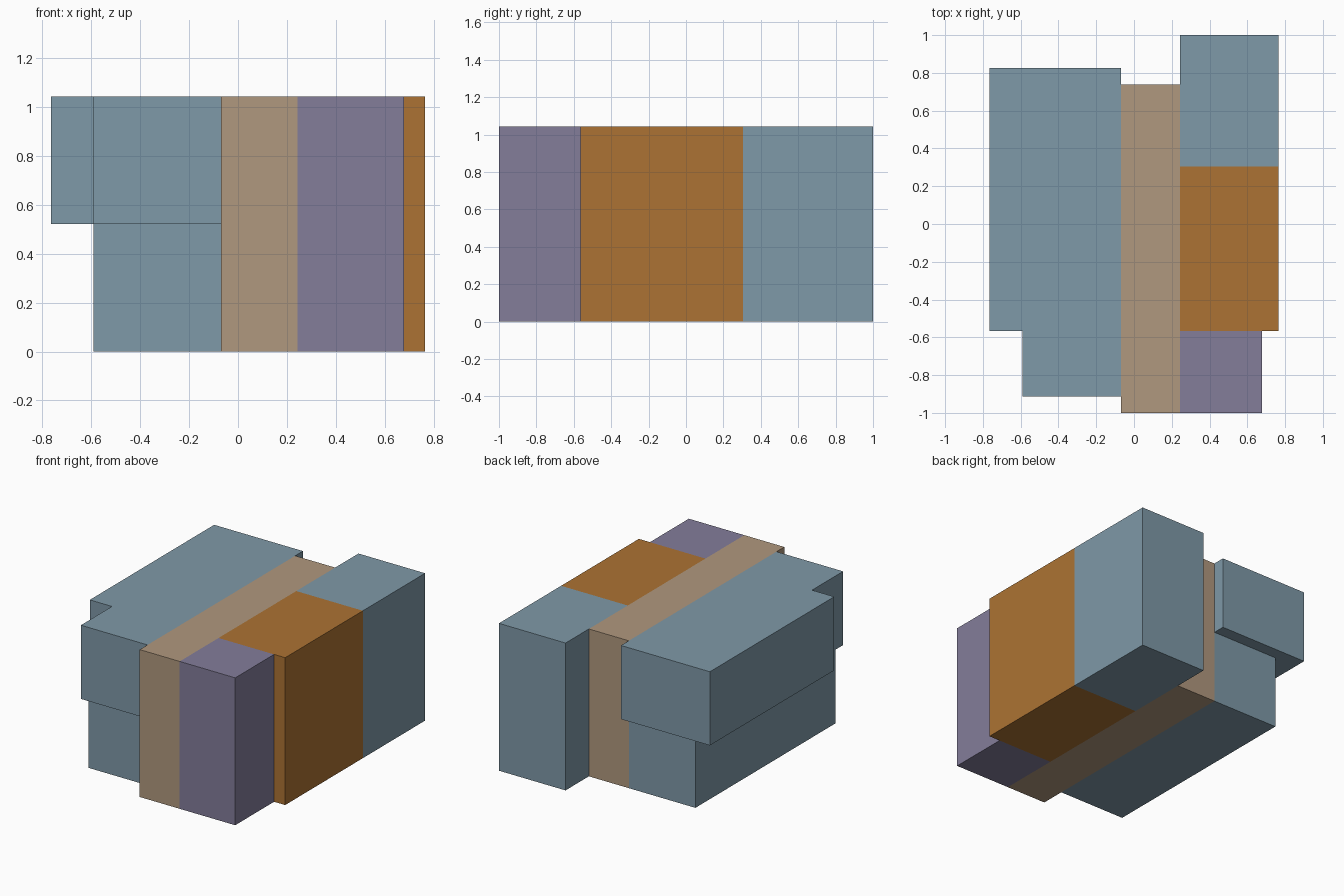
import bpy, bmesh

if "Cube" in bpy.data.objects:
    bpy.data.objects.remove(bpy.data.objects["Cube"])

U = 2 / 23                      # module: the longest side is 23 units
H = 12 * U                      # overall height
X0, X1, X2, X3 = -8.8 * U, -0.8 * U, 2.8 * U, 8.8 * U


def material(name, rgb):
    mat = bpy.data.materials.new(name)
    mat.diffuse_color = (*rgb, 1)
    mat.use_nodes = True
    mat.node_tree.nodes["Principled BSDF"].inputs["Base Color"].default_value = mat.diffuse_color
    return mat


def prism(name, outline, z0, z1, mat):
    """Extrude a counter-clockwise footprint from z0 to z1."""
    bm = bmesh.new()
    base = bm.faces.new([bm.verts.new((x, y, z0)) for x, y in outline])
    top = bmesh.ops.extrude_face_region(bm, geom=[base])["geom"]
    bmesh.ops.translate(bm, vec=(0, 0, z1 - z0),
                        verts=[v for v in top if isinstance(v, bmesh.types.BMVert)])
    bmesh.ops.recalc_face_normals(bm, faces=bm.faces)
    mesh = bpy.data.meshes.new(name)
    bm.to_mesh(mesh)
    bm.free()
    mesh.materials.append(mat)
    obj = bpy.data.objects.new(name, mesh)
    bpy.context.collection.objects.link(obj)
    return obj


def block(name, x0, x1, y0, y1, z0, z1, mat):
    return prism(name, [(x0, y0), (x1, y0), (x1, y1), (x0, y1)], z0, z1, mat)


blue = material("blue_grey", (0.212, 0.319, 0.392))
tan = material("tan", (0.434, 0.314, 0.209))
orange = material("orange", (0.413, 0.171, 0.033))
purple = material("purple", (0.227, 0.205, 0.323))

# Central corridor running front to back
block("central_corridor", X1, X2, -1, 8.5 * U, 0, H, tan)

# Right row: front, middle and back rooms
block("right_front_room", X2, X3 - U, -1, -6.5 * U, 0, H, purple)
block("right_middle_room", X2, X3, -6.5 * U, 3.5 * U, 0, H, orange)
block("right_back_room", X2, X3, 3.5 * U, 1, 0, H, blue)

# Left wing: set-back lower storey under an overhanging notched storey
block("left_lower_storey", X0 + 2 * U, X1, -9.5 * U, 8.5 * U, 0, H / 2, blue)
prism("left_upper_storey",
      [(X0 + 2 * U, -10.5 * U), (X1, -10.5 * U), (X1, 9.5 * U),
       (X0, 9.5 * U), (X0, -6.5 * U), (X0 + 2 * U, -6.5 * U)],
      H / 2, H, blue)
